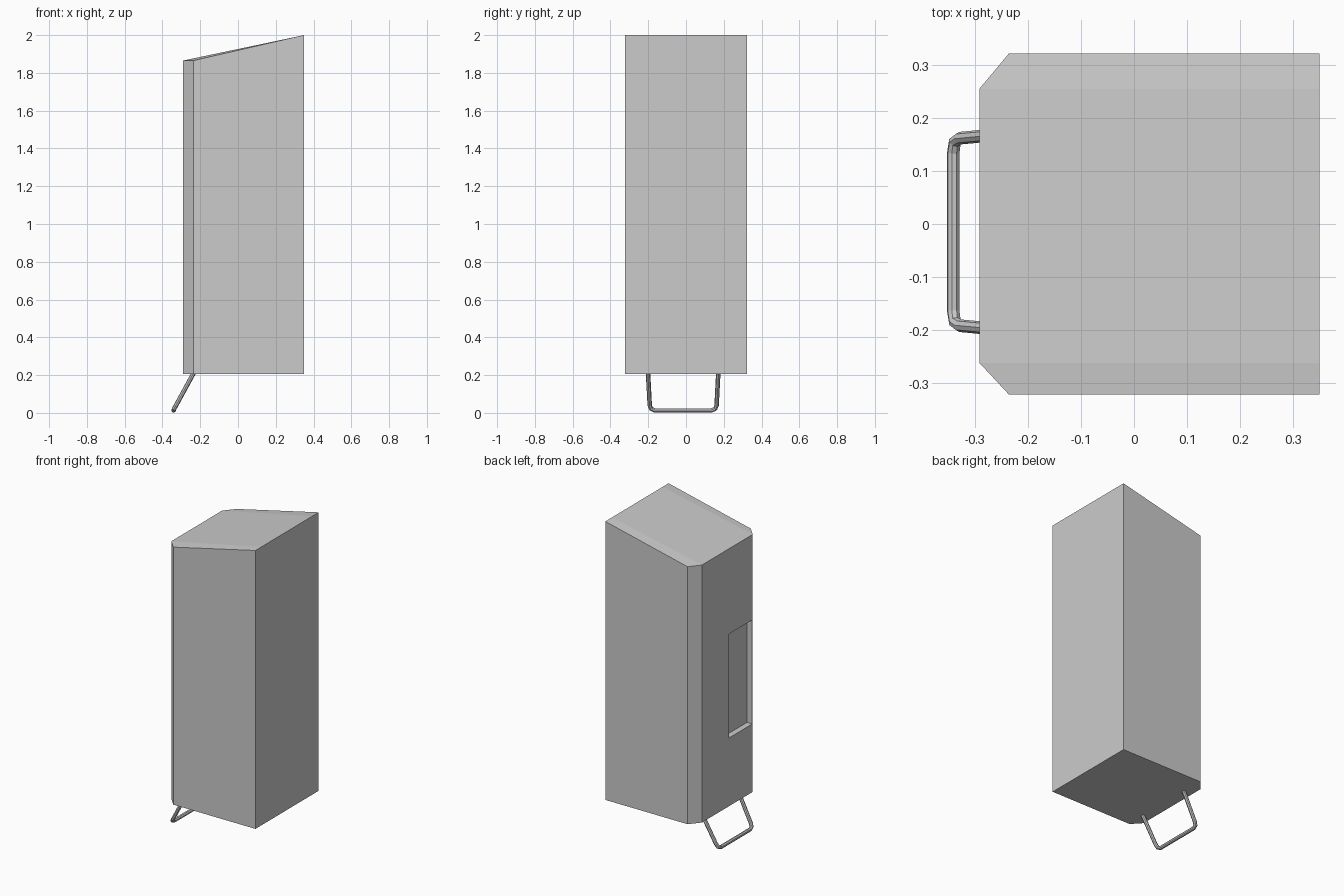
import bpy, bmesh
from mathutils import Vector

if "Cube" in bpy.data.objects:
    bpy.data.objects.remove(bpy.data.objects["Cube"])

# Cabinet outline seen from above: chamfered on the -x side, extra points on the +x side for the roof strips
outline = [(0.35, -0.322), (0.35, -0.262), (0.35, 0.255), (0.35, 0.322),
           (-0.236, 0.322), (-0.292, 0.255), (-0.292, -0.262), (-0.236, -0.322)]
BASE, LOW, HIGH = 0.205, 1.865, 2.0

# Cabinet body with sloping roof
bm = bmesh.new()
bottom = [bm.verts.new((x, y, BASE)) for x, y in outline]
top = [bm.verts.new((x, y, HIGH if x > 0 else LOW)) for x, y in outline]
bm.faces.new(bottom[::-1])
n = len(outline)
for i in range(n):
    j = (i + 1) % n
    bm.faces.new((bottom[i], bottom[j], top[j], top[i]))
for strip in ((0, 1, 6, 7), (1, 2, 5, 6), (2, 3, 4, 5)):
    bm.faces.new([top[i] for i in strip])
bmesh.ops.recalc_face_normals(bm, faces=bm.faces)
mesh = bpy.data.meshes.new("cabinet")
bm.to_mesh(mesh)
bm.free()
cabinet = bpy.data.objects.new("cabinet", mesh)
bpy.context.collection.objects.link(cabinet)

# Recessed panel in the -x face
lo, hi = Vector((-0.40, -0.257, 0.645)), Vector((-0.255, -0.023, 1.315))
bpy.ops.mesh.primitive_cube_add(size=1, location=(lo + hi) / 2)
cutter = bpy.context.object
cutter.name = "recess_cutter"
cutter.scale = hi - lo
cutter.hide_render = True
bpy.context.view_layer.update()
mod = cabinet.modifiers.new("recess", 'BOOLEAN')
mod.operation = 'DIFFERENCE'
mod.solver = 'EXACT'
mod.object = cutter
bpy.ops.object.select_all(action='DESELECT')
bpy.context.view_layer.objects.active = cabinet
cabinet.select_set(True)
bpy.ops.object.modifier_apply(modifier=mod.name)
bpy.data.objects.remove(cutter, do_unlink=True)

# Bent tube stand under the -x side
mid = -0.015
half = [(-0.234, 0.186, 0.212), (-0.328, 0.177, 0.040),
        (-0.338, 0.170, 0.022), (-0.341, 0.150, 0.013)]
path = [(x, mid + y, z) for x, y, z in half] + [(x, mid - y, z) for x, y, z in half[::-1]]
curve = bpy.data.curves.new("tube_stand", 'CURVE')
curve.dimensions = '3D'
curve.bevel_depth = 0.012
curve.bevel_resolution = 2
curve.use_fill_caps = True
spline = curve.splines.new('POLY')
spline.points.add(len(path) - 1)
for p, co in zip(spline.points, path):
    p.co = (*co, 1)
stand = bpy.data.objects.new("tube_stand", curve)
bpy.context.collection.objects.link(stand)
bpy.ops.object.select_all(action='DESELECT')
stand.select_set(True)
bpy.context.view_layer.objects.active = stand
bpy.ops.object.convert(target='MESH')
bpy.ops.object.shade_flat()
